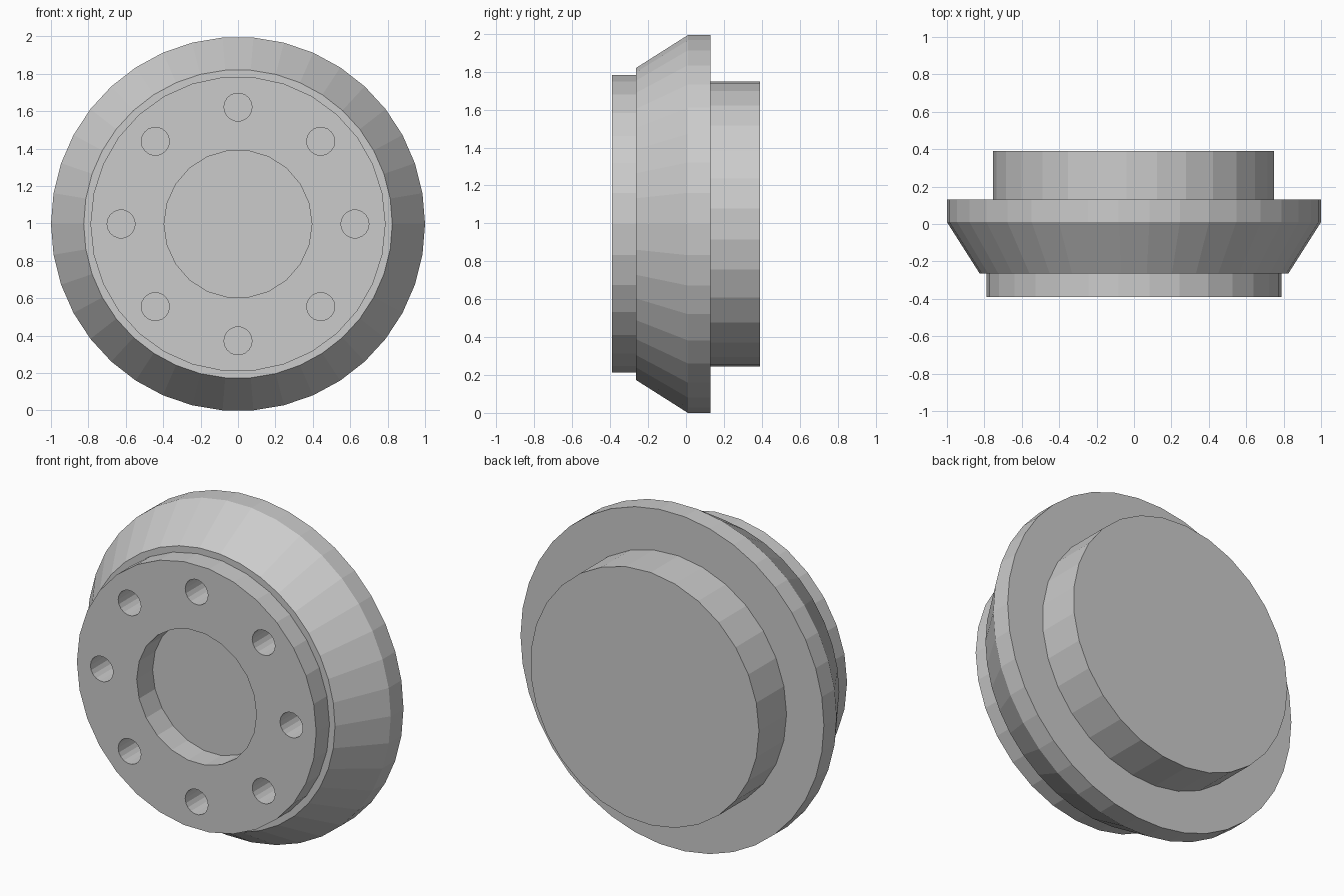
import bpy, bmesh
from math import cos, sin, pi, radians
from mathutils import Matrix, Vector

default = bpy.data.objects.get("Cube")
if default:
    bpy.data.objects.remove(default, do_unlink=True)

RIM_SIDES = 38
AXIS_HEIGHT = cos(pi / RIM_SIDES)


def add_drum(bm, y_front, y_back, r_front, r_back, sides, x=0, z=0):
    """Closed drum along y, with one corner pointing to -x."""
    place = (Matrix.Translation((x, (y_front + y_back) / 2, z + AXIS_HEIGHT))
             @ Matrix.Rotation(radians(90), 4, 'X')
             @ Matrix.Rotation(radians(90), 4, 'Z'))
    bmesh.ops.create_cone(bm, cap_ends=True, segments=sides, radius1=r_back,
                          radius2=r_front, depth=y_back - y_front, matrix=place)


def finish(name, bm):
    mesh = bpy.data.meshes.new(name)
    bm.to_mesh(mesh)
    bm.free()
    obj = bpy.data.objects.new(name, mesh)
    bpy.context.collection.objects.link(obj)
    return obj


def drum(name, *args):
    bm = bmesh.new()
    add_drum(bm, *args)
    return finish(name, bm)


# Front plate and rear boss
front_plate = drum("front_plate", -0.39, -0.265, 0.789, 0.789, 30)
rear_boss = drum("rear_boss", 0.13, 0.39, 0.754, 0.754, 29)

# Tapered flange: a drum whose front face is extruded into a cone
bm = bmesh.new()
add_drum(bm, 0.01, 0.13, 1, 1, RIM_SIDES)
bm.normal_update()
front = min(bm.faces, key=lambda f: f.calc_center_median().y)
tip = bmesh.ops.extrude_discrete_faces(bm, faces=[front])["faces"][0]
axis = Vector((0, 0, AXIS_HEIGHT))
for v in tip.verts:
    v.co = axis + (v.co - axis) * 0.825
    v.co.y = -0.265
flange = finish("tapered_flange", bm)

# Cutter for the centre recess and the ring of bolt holes
bm = bmesh.new()
add_drum(bm, -0.5, -0.24, 0.395, 0.395, 22)
for i in range(8):
    a = i * pi / 4
    add_drum(bm, -0.5, -0.14, 0.075, 0.075, 18, 0.625 * cos(a), 0.625 * sin(a))
cutter = finish("hole_cutter", bm)
cutter.hide_render = True
cutter.display_type = 'WIRE'

# Cut the holes, apply, and drop the cutter
for part in (front_plate, flange):
    mod = part.modifiers.new("holes", 'BOOLEAN')
    mod.operation = 'DIFFERENCE'
    mod.solver = 'EXACT'
    mod.object = cutter
    bpy.context.view_layer.objects.active = part
    bpy.ops.object.modifier_apply(modifier=mod.name)
bpy.data.objects.remove(cutter, do_unlink=True)
